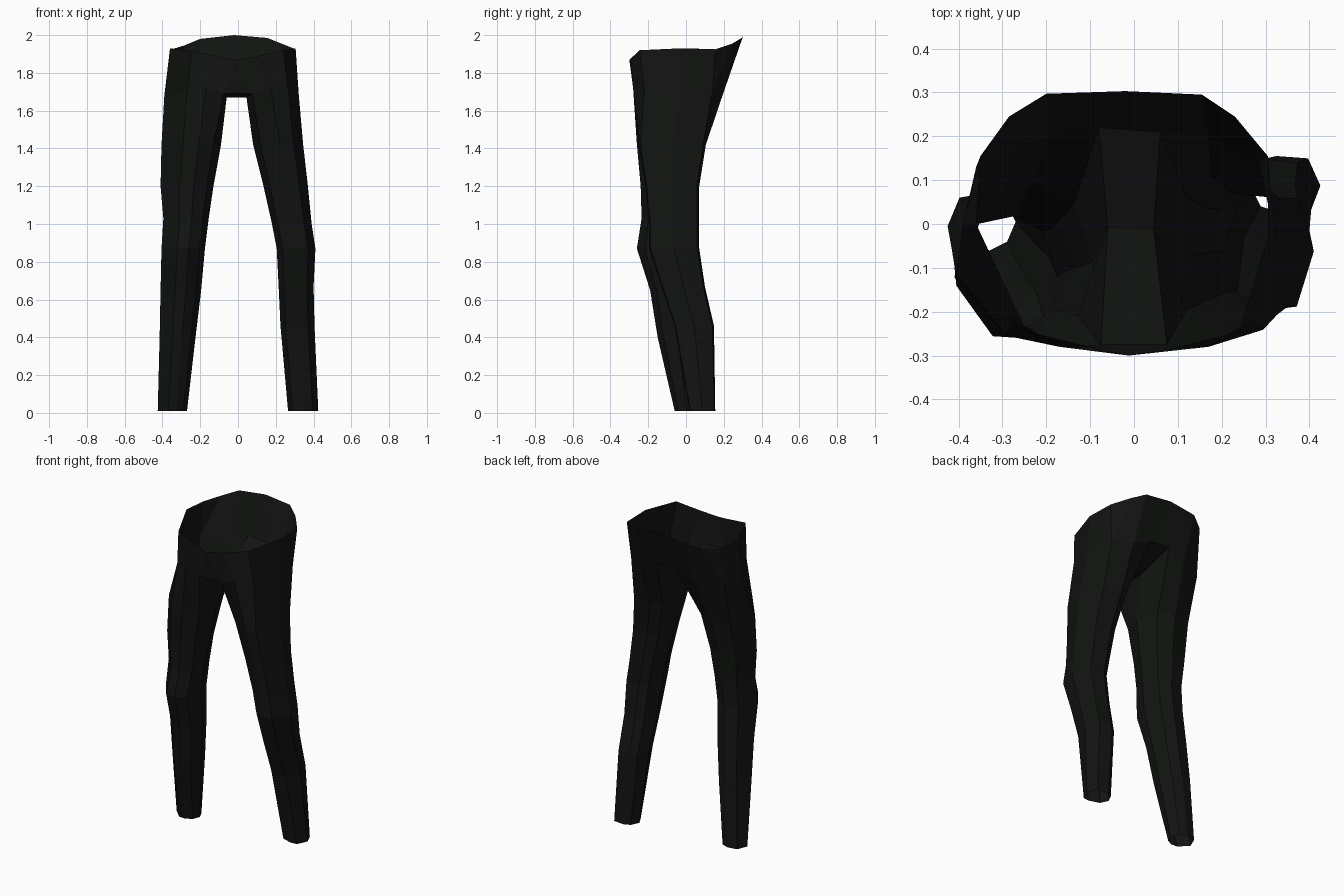
import bpy
import bmesh

if "Cube" in bpy.data.objects:
    bpy.data.objects.remove(bpy.data.objects["Cube"])

# Unit cross-sections: outer, outer-front, front, inner-front, inner, inner-back, back, outer-back
SECTION = {
    "right": [(1, 0), (.62, -.95), (.1, -1), (-.7, -.7), (-1, 0), (-.7, .75), (-.25, 1), (.65, .92)],
    "left": [(1, -.15), (.28, -.97), (-.25, -1), (-.75, -.7), (-1, 0), (-.7, .75), (-.1, 1), (.65, .85)],
}

# Leg rings: z, inner x, outer x, front y, back y
LEGS = {
    "right": [(0.01, .265, .425, .02, .155), (.46, .225, .405, -.06, .148), (.67, .215, .40, -.13, .10),
              (.87, .205, .41, -.195, .07), (1.0, .18, .39, -.195, .07), (1.2, .135, .37, -.215, .07),
              (1.42, .08, .345, -.25, .105)],
    "left": [(0.01, -.27, -.425, -.06, .07), (.40, -.225, -.415, -.15, .06), (.65, -.195, -.41, -.19, .04),
             (.87, -.175, -.405, -.26, .02), (1.03, -.155, -.395, -.235, .02), (1.2, -.13, -.41, -.24, .04),
             (1.42, -.09, -.405, -.26, .09)],
}

# Top of each thigh, where it meets the hips (same order as SECTION)
THIGH_TOP = {
    "right": [(.322, -.03, 1.68), (.265, -.22, 1.72), (.17, -.28, 1.72), (.075, -.275, 1.69),
              (.045, -.015, 1.67), (.06, .21, 1.75), (.17, .20, 1.70), (.285, .14, 1.70)],
    "left": [(-.39, 0, 1.68), (-.27, -.22, 1.70), (-.17, -.28, 1.72), (-.075, -.275, 1.69),
             (-.06, -.01, 1.67), (-.08, .22, 1.76), (-.20, .20, 1.70), (-.36, .13, 1.70)],
}

# Waist edge of each side, from front to back round the outside
WAIST = {
    "right": [(.09, -.283, 1.885), (.24, -.245, 1.92), (.305, -.03, 1.93), (.305, .155, 1.925),
              (.23, .245, 1.955), (.155, .295, 1.985)],
    "left": [(-.10, -.28, 1.885), (-.245, -.245, 1.915), (-.36, 0, 1.93), (-.35, .155, 1.925),
             (-.285, .245, 1.945), (-.20, .297, 1.98)],
}
OUTSIDE = [2, 1, 0, 7, 7, 6]  # thigh points below each waist point

bm = bmesh.new()


def add_ring(points):
    return [bm.verts.new(p) for p in points]


def bridge(a, b, closed=True):
    n = len(a)
    for i in range(n if closed else n - 1):
        j = (i + 1) % n
        bm.faces.new(list(dict.fromkeys((a[i], a[j], b[j], b[i]))))


# Legs and outer hips
tops = {}
front = bm.verts.new((-.012, -.30, 1.87))
back = bm.verts.new((-.02, .303, 2.0))
for side, rows in LEGS.items():
    rings = []
    for z, xi, xo, yf, yb in rows:
        cx, cy, rx, ry = (xi + xo) / 2, (yf + yb) / 2, (xo - xi) / 2, (yb - yf) / 2
        rings.append(add_ring([(cx + u * rx, cy + v * ry, z) for u, v in SECTION[side]]))
    rings.append(add_ring(THIGH_TOP[side]))
    for lower, upper in zip(rings, rings[1:]):
        bridge(lower, upper)
    top, waist = rings[-1], add_ring(WAIST[side])
    bridge([top[i] for i in OUTSIDE], waist, closed=False)
    # Front and back panels next to the centre seam
    bm.faces.new((top[2], top[3], front, waist[0]))
    bm.faces.new((top[6], top[5], back, waist[-1]))
    tops[side] = top

# Crotch strip between the legs, with centre front and back
r, l = tops["right"], tops["left"]
bridge(l[3:6], r[3:6], closed=False)
bm.faces.new((l[3], r[3], front))
bm.faces.new((l[5], r[5], back))

bmesh.ops.recalc_face_normals(bm, faces=bm.faces[:])
mesh = bpy.data.meshes.new("trousers")
bm.to_mesh(mesh)
bm.free()
trousers = bpy.data.objects.new("trousers", mesh)
bpy.context.collection.objects.link(trousers)

cloth = bpy.data.materials.new("black_cloth")
cloth.diffuse_color = (.006, .007, .006, 1)
cloth.use_nodes = True
cloth.node_tree.nodes["Principled BSDF"].inputs["Base Color"].default_value = cloth.diffuse_color
mesh.materials.append(cloth)
